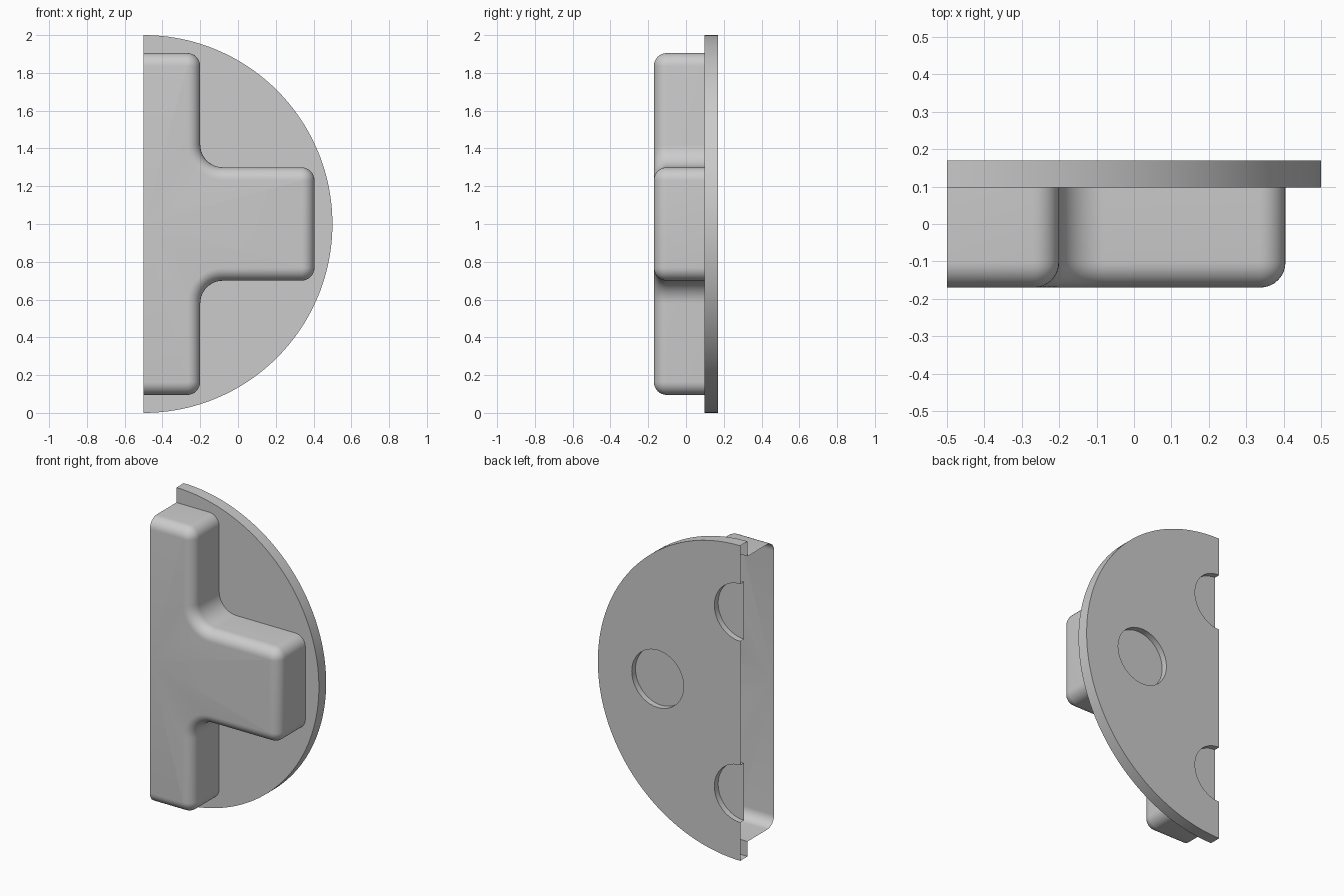
import bpy, bmesh, math

if "Cube" in bpy.data.objects:
    bpy.data.objects.remove(bpy.data.objects["Cube"])

# Half disc base with a raised, rounded cross-shaped knob; the cut side at x = -0.5 is open.
CUT = -0.5
Y_BACK, Y_FACE, Y_FRONT = 0.17, 0.097, -0.17
HOLE_FLOOR = 0.132
EDGE_R, CORNER_R, FILLET_R = 0.068, 0.07, 0.12

grey = bpy.data.materials.new("plain grey")
grey.diffuse_color = (0.6, 0.6, 0.6, 1)
grey.use_nodes = True
grey.node_tree.nodes["Principled BSDF"].inputs["Base Color"].default_value = grey.diffuse_color


def arc(cx, cz, r, a0, a1, n):
    """Points of a circular arc in the xz plane, angles in degrees."""
    angles = [math.radians(a0 + (a1 - a0) * i / n) for i in range(n + 1)]
    return [(cx + r * math.cos(a), cz + r * math.sin(a)) for a in angles]


def cross_profile(d):
    """Upper half of the cross outline, inset by d."""
    return ([(CUT, 0.905 - d)]
            + arc(-0.27, 0.835, CORNER_R - d, 90, 0, 8)
            + arc(-0.08, 0.42, FILLET_R + d, 180, 270, 10)
            + arc(0.335, 0.23, CORNER_R - d, 90, 0, 8)
            + [(0.405 - d, 0)])


def face(bm, pts, y):
    bm.faces.new([bm.verts.new((x, y, z)) for x, z in pts])


def strip(bm, back, y0, front, y1, flip=False):
    """Wall between two matching outlines at depths y0 and y1."""
    a = [bm.verts.new((x, y0, z)) for x, z in back]
    b = [bm.verts.new((x, y1, z)) for x, z in front]
    for i in range(len(a) - 1):
        quad = [a[i], b[i], b[i + 1], a[i + 1]]
        bm.faces.new(quad[::-1] if flip else quad)


def finish(bm, name):
    """Weld the half, mirror it across mid height and shade it."""
    bmesh.ops.remove_doubles(bm, verts=bm.verts, dist=1e-5)
    mesh = bpy.data.meshes.new(name)
    bm.to_mesh(mesh)
    bm.free()
    obj = bpy.data.objects.new(name, mesh)
    bpy.context.collection.objects.link(obj)
    obj.location.z = 1
    mesh.materials.append(grey)
    bpy.ops.object.select_all(action='DESELECT')
    obj.select_set(True)
    bpy.context.view_layer.objects.active = obj
    bpy.ops.object.shade_smooth_by_angle(angle=math.radians(30))
    mirror = obj.modifiers.new("mirror", 'MIRROR')
    mirror.use_axis = (False, False, True)
    mirror.merge_threshold = 0.0001


# Base plate: rim, front face around the cross, back face with round recesses
bm = bmesh.new()
rim = arc(CUT, 0, 1.0, 90, 0, 48)
notch = arc(CUT, 0.575, 0.182, 90, -90, 24)
recess = arc(0.08, 0, 0.182, 180, 0, 24)
strip(bm, rim, Y_BACK, rim, Y_FACE)
face(bm, rim[::-1] + cross_profile(0), Y_FACE)
face(bm, rim + recess[::-1] + [(CUT, 0)] + notch[::-1], Y_BACK)
for hole in (notch, recess):
    strip(bm, hole, Y_BACK, hole, HOLE_FLOOR, flip=True)
    face(bm, hole, HOLE_FLOOR)
finish(bm, "base_plate")

# Raised cross: straight wall, rounded front edge, flat front
bm = bmesh.new()
rings = [(cross_profile(0), Y_FACE)]
for i in range(9):
    t = math.radians(90 * i / 8)
    rings.append((cross_profile(EDGE_R * (1 - math.cos(t))),
                  Y_FRONT + EDGE_R * (1 - math.sin(t))))
for (p, y0), (q, y1) in zip(rings, rings[1:]):
    strip(bm, p, y0, q, y1)
last, y = rings[-1]
face(bm, ([(CUT, 0)] + last)[::1][::-1], y)
finish(bm, "raised_cross")
